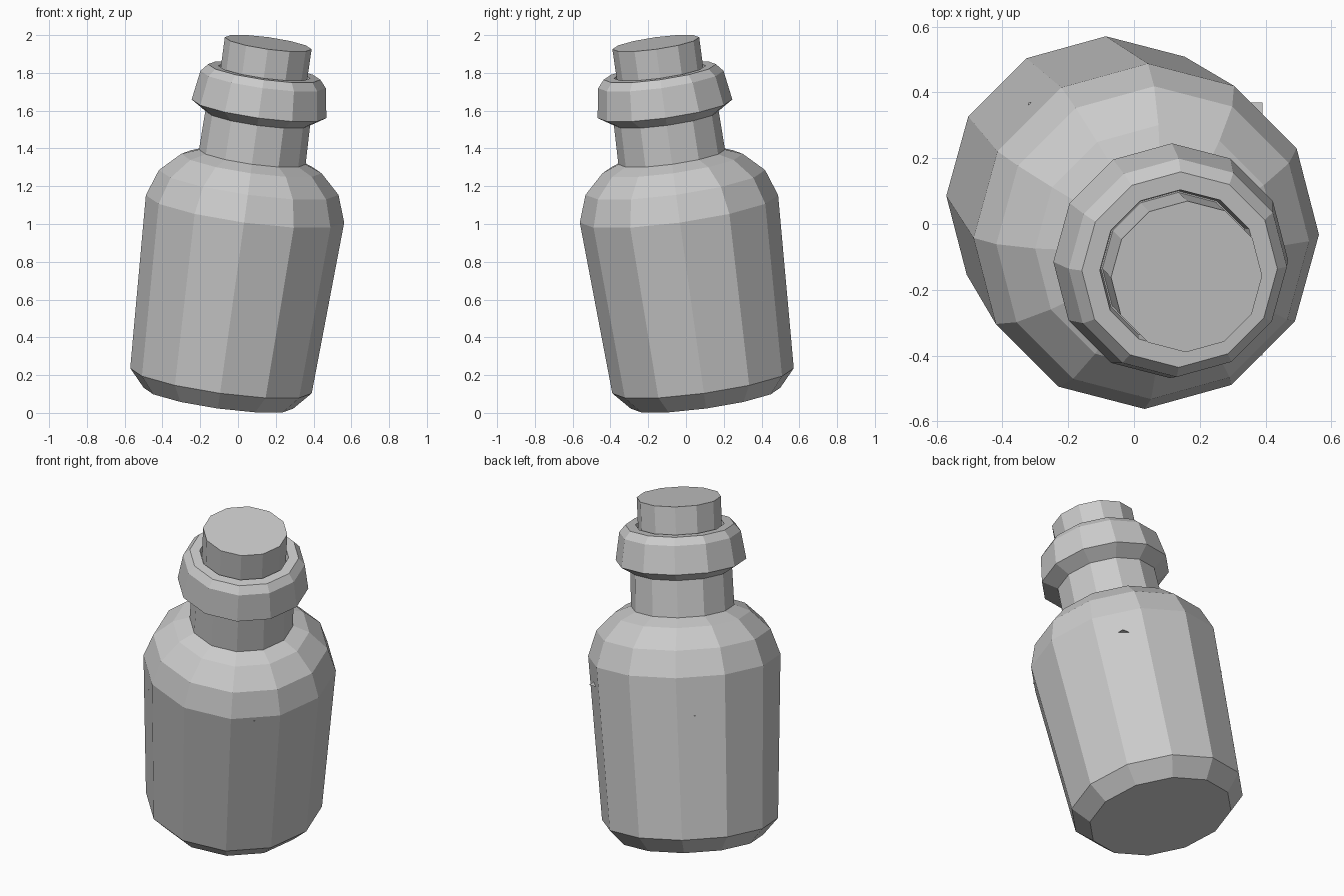
import bpy, bmesh, math
from mathutils import Vector

if "Cube" in bpy.data.objects:
    bpy.data.objects.remove(bpy.data.objects["Cube"])

SIDES = 12
AXIS = Vector((0.14, -0.14, 1.0)).normalized()   # leaning centre line
TILT = Vector((0, 0, 1)).rotation_difference(AXIS)
FOOT = Vector((-0.114, 0.114, 0))                # centre line at ground height


def lathe(name, profile):
    """Faceted turned part on the leaning axis; profile is (radius, height)."""
    bm = bmesh.new()
    rings = []
    for r, z in profile:
        centre = FOOT + AXIS * (z / AXIS.z)
        ring = []
        for i in range(SIDES):
            a = 2 * math.pi * i / SIDES
            ring.append(bm.verts.new(centre + TILT @ Vector((r * math.cos(a), r * math.sin(a), 0))))
        rings.append(ring)
    for lo, hi in zip(rings, rings[1:]):
        for i in range(SIDES):
            j = (i + 1) % SIDES
            bm.faces.new((lo[i], lo[j], hi[j], hi[i]))
    bm.faces.new(rings[0][::-1])
    bm.faces.new(rings[-1])
    return finish(name, bm)


def finish(name, bm):
    mesh = bpy.data.meshes.new(name)
    bm.to_mesh(mesh)
    bm.free()
    obj = bpy.data.objects.new(name, mesh)
    bpy.context.collection.objects.link(obj)
    return obj


# Bottle: chamfered base, tapering body, rounded shoulder, neck, lip and mouth
lathe("bottle", [
    (0.40, 0.078), (0.485, 0.17), (0.53, 1.08), (0.48, 1.22),
    (0.375, 1.32), (0.285, 1.355), (0.28, 1.56), (0.36, 1.61),
    (0.335, 1.765), (0.30, 1.805), (0.245, 1.805), (0.235, 1.76),
])

# Cork stopper
lathe("cork", [(0.23, 1.66), (0.232, 1.957)])

# Level liquid surface inside, whose right corners just reach through the glass
bm = bmesh.new()
bm.faces.new([bm.verts.new((x, y, 0.96)) for x, y in
              ((-0.32, -0.40), (0.39, -0.40), (0.39, 0.37), (-0.32, 0.37))])
finish("liquid_surface", bm)
